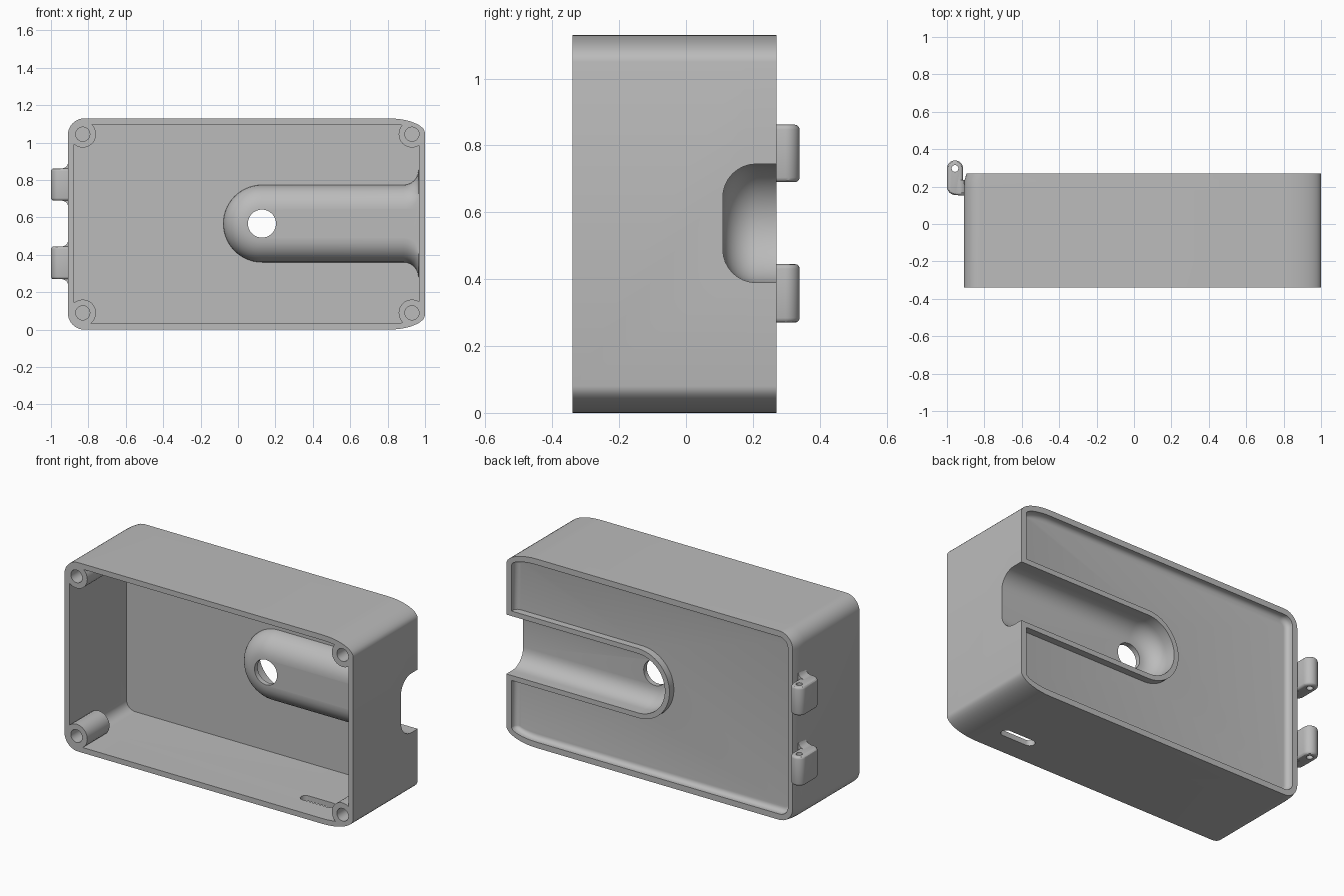
import bpy, bmesh
from math import sin, cos, pi, radians

cube = bpy.data.objects.get("Cube")
if cube:
    bpy.data.objects.remove(cube)

GREY = (0.5, 0.5, 0.5, 1)
mat = bpy.data.materials.new("grey plastic")
mat.use_nodes = True
mat.diffuse_color = GREY
mat.node_tree.nodes["Principled BSDF"].inputs["Base Color"].default_value = GREY

LEFT, RIGHT, TOP = -0.91, 1.0, 1.13
FRONT, BACK = -0.34, 0.27
MID_X, MID_Z = 0.128, 0.567      # centre of the channel's round end


def loft(name, rings, axis="y"):
    """Solid through matching rings of 2D points: (points, height along axis)."""
    bm = bmesh.new()
    loops = []
    for pts, h in rings:
        loops.append([bm.verts.new((a, h, b) if axis == "y" else (a, b, h)) for a, b in pts])
    n = len(loops[0])
    for lo, hi in zip(loops, loops[1:]):
        for i in range(n):
            j = (i + 1) % n
            bm.faces.new((lo[i], lo[j], hi[j], hi[i]))
    bm.faces.new(loops[0])
    bm.faces.new(loops[-1])
    bmesh.ops.recalc_face_normals(bm, faces=bm.faces)
    mesh = bpy.data.meshes.new(name)
    bm.to_mesh(mesh)
    bm.free()
    mesh.materials.append(mat)
    ob = bpy.data.objects.new(name, mesh)
    bpy.context.collection.objects.link(ob)
    return ob


def prism(name, pts, h0, h1, axis="y"):
    return loft(name, [(pts, h0), (pts, h1)], axis)


def activate(ob):
    bpy.ops.object.select_all(action="DESELECT")
    ob.select_set(True)
    bpy.context.view_layer.objects.active = ob


def apply_all(ob):
    activate(ob)
    for m in list(ob.modifiers):
        bpy.ops.object.modifier_apply(modifier=m.name)


def combine(ob, other, operation="DIFFERENCE"):
    m = ob.modifiers.new("combine", "BOOLEAN")
    m.operation, m.solver, m.object = operation, "EXACT", other
    apply_all(ob)
    bpy.data.objects.remove(other)


def arc(cx, cy, rx, ry, a0, a1, n=10):
    angles = [radians(a0 + (a1 - a0) * i / n) for i in range(n + 1)]
    return [(cx + rx * cos(a), cy + ry * sin(a)) for a in angles]


def circle(cx, cy, r, n=32):
    return arc(cx, cy, r, r, 0, 360, n)[:-1]


def outline(inset=0, left_in=0):
    """Case outline: round corners on one end, long elliptic ones on the other."""
    x0, x1 = LEFT + inset + left_in, RIGHT - inset
    z0, z1 = inset, TOP - inset
    r, rx, rz = 0.09 - inset, 0.2 - inset, 0.08 - inset
    return (arc(x1 - rx, z1 - rz, rx, rz, 0, 90) + arc(x0 + r, z1 - r, r, r, 90, 180)
            + arc(x0 + r, z0 + r, r, r, 180, 270) + arc(x1 - rx, z0 + rz, rx, rz, 270, 360))


def trough(w, x_end, flare=0):
    """Half-round ended strip, optionally flaring where it meets the wall."""
    side = [(x_end, w)]
    if flare:
        steps = [i * pi / 12 for i in range(7)]
        side = [(0.885 + flare * sin(t), w + flare * (1 - cos(t))) for t in steps]
        side.append((x_end, w + flare))
    top = [(x, MID_Z + z) for x, z in reversed(side)]
    bottom = [(x, MID_Z - z) for x, z in side]
    return top + arc(MID_X, MID_Z, w, w, 90, 270, 28) + bottom


def round_trough(name, w, y0, y1, r, x_end, flare=0):
    rings = []
    for i in range(9):
        t = i * pi / 16
        rings.append((trough(w - r * (1 - sin(t)), x_end, flare), y0 + r * (1 - cos(t))))
    if y1 - rings[-1][1] > 0.002:
        rings.append((trough(w, x_end, flare), y1))
    return loft(name, rings)


# Outer case, eased along the hinge edge
case = loft("case", [(outline(), FRONT), (outline(), 0.18), (outline(0, 0.004), 0.235),
                     (outline(0, 0.015), BACK)])

# Cavity, leaving screw bosses standing in the corners
cavity = prism("cavity_cutter", outline(0.032), -0.4, 0.20)
bosses = [(x, z) for x in (-0.83, 0.93) for z in (0.09, 1.045)]
for x, z in bosses:
    combine(cavity, prism("boss", circle(x, z, 0.071), -0.45, -0.13))
    # open the part ahead of the rim is harmless, the boss ends flush with it
combine(case, cavity)
for x, z in bosses:
    combine(case, prism("screw_hole", circle(x, z, 0.038, 24), -0.4, -0.15))

# Back recess with a filleted floor inside a raised rim
rings = []
for i in range(6):
    t = i * pi / 10
    rings.append((outline(0.035 + 0.028 * (1 - sin(t)), 0.012), 0.228 + 0.028 * (1 - cos(t))))
rings.append((outline(0.035, 0.012), 0.3))
combine(case, loft("recess_cutter", rings))

# Channel shell, its flare inside the cavity, then the channel itself
combine(case, round_trough("channel_shell", 0.2075, 0.08, BACK, 0.13, 0.98), "UNION")
combine(case, round_trough("channel_flare", 0.2075, 0.08, 0.212, 0.13, 0.98, 0.08), "UNION")
combine(case, round_trough("channel_cutter", 0.1775, 0.11, 0.3, 0.1, 1.1))
combine(case, prism("cable_hole", circle(MID_X, MID_Z, 0.075, 40), 0.0, 0.2))

# Slot through the underside
slot = arc(0.73, -0.175, 0.03, 0.03, -90, 90) + arc(0.57, -0.175, 0.03, 0.03, 90, 270)
combine(case, prism("slot_cutter", slot, -0.1, 0.08, "z"))

activate(case)
bpy.ops.object.shade_smooth_by_angle(angle=radians(30))

# Two hinge knuckles with pin holes and flared roots
knuckle = (arc(-0.957, 0.297, 0.043, 0.043, 0, 180, 16)
           + arc(-0.955, 0.2, 0.045, 0.045, 180, 270, 8)
           + [(-0.9, 0.15), (-0.9, 0.2), (-0.914, 0.235)])
for side, z0, z1 in (("lower", 0.27, 0.445), ("upper", 0.69, 0.862)):
    hinge = prism(side + "_hinge", knuckle, z0, z1, "z")
    bevel = hinge.modifiers.new("round", "BEVEL")
    bevel.width, bevel.segments = 0.014, 3
    bevel.limit_method, bevel.angle_limit = "ANGLE", radians(50)
    apply_all(hinge)
    combine(hinge, prism("pin_hole", circle(-0.957, 0.297, 0.018, 20), 0, 1, "z"))
    flare = [(-0.94, 0), (-0.925, 0.005), (-0.914, 0.014), (-0.908, 0.028), (-0.9, 0.028)]
    root = [(x, z0 - d) for x, d in flare] + [(x, z1 + d) for x, d in reversed(flare)]
    combine(hinge, prism("root", root, 0.165, 0.235), "UNION")
    activate(hinge)
    bpy.ops.object.shade_smooth_by_angle(angle=radians(30))
